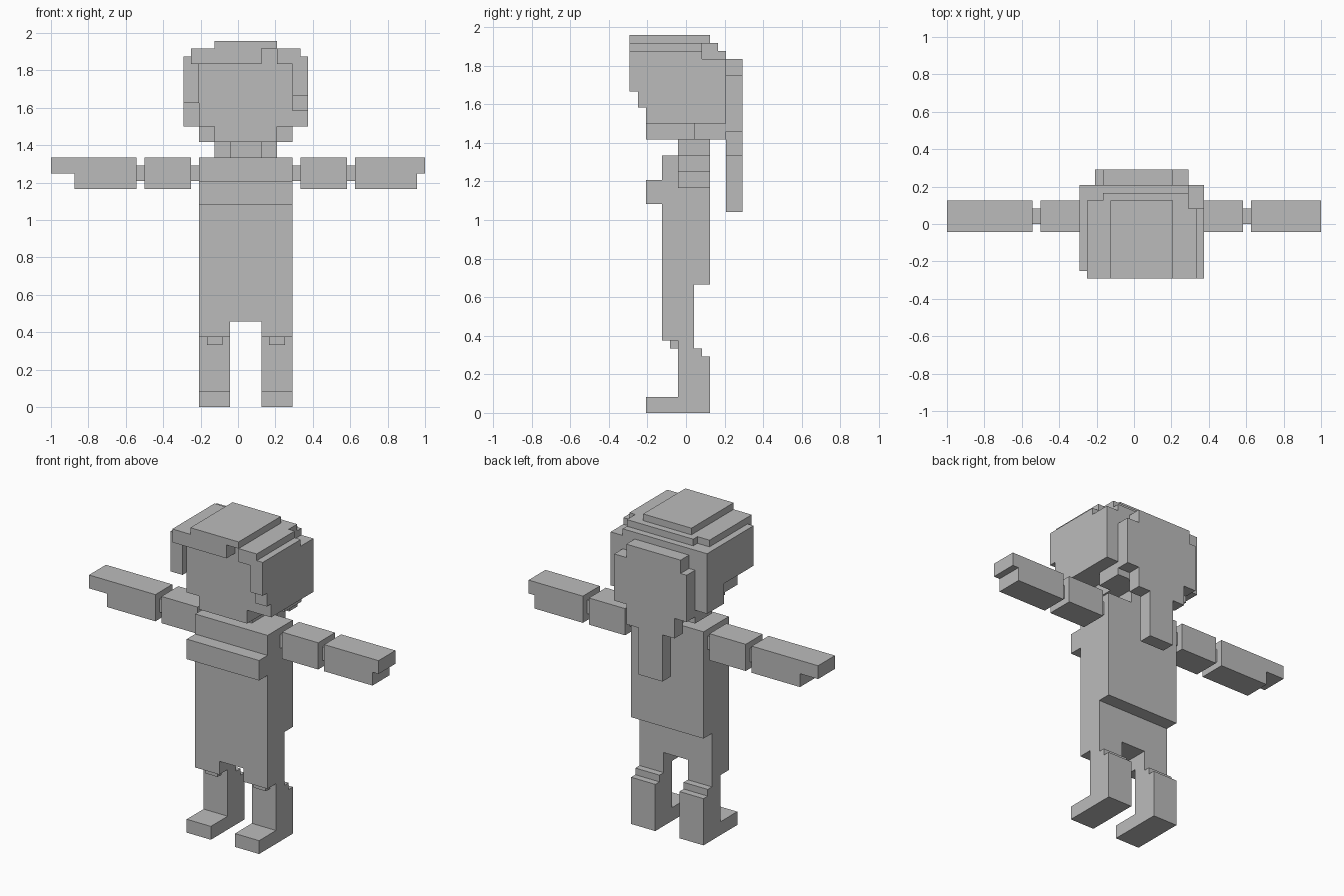
import bpy, bmesh
from mathutils import Vector

if "Cube" in bpy.data.objects:
    bpy.data.objects.remove(bpy.data.objects["Cube"])

U = 1 / 24  # one block

grey = bpy.data.materials.new("plain_grey")
grey.diffuse_color = (0.5, 0.5, 0.5, 1)
grey.use_nodes = True
grey.node_tree.nodes["Principled BSDF"].inputs["Base Color"].default_value = grey.diffuse_color


def prism(name, axis, lo, hi, profile):
    """Extrude a stepped outline from lo to hi along an axis (block units).
    Outline pairs are (y, z) for x, (x, z) for y, (x, y) for z."""
    def point(p, d):
        a, b = p
        co = {"x": (d, a, b), "y": (a, d, b), "z": (a, b, d)}[axis]
        return Vector(co) * U
    bm = bmesh.new()
    face = bm.faces.new([bm.verts.new(point(p, lo)) for p in profile])
    out = bmesh.ops.extrude_face_region(bm, geom=[face])["geom"]
    move = point((0, 0), hi - lo)
    bmesh.ops.translate(bm, vec=move, verts=[g for g in out if isinstance(g, bmesh.types.BMVert)])
    bmesh.ops.recalc_face_normals(bm, faces=bm.faces[:])
    mesh = bpy.data.meshes.new(name)
    bm.to_mesh(mesh)
    bm.free()
    mesh.materials.append(grey)
    ob = bpy.data.objects.new(name, mesh)
    bpy.context.collection.objects.link(ob)
    return ob


def box(name, x0, x1, y0, y1, z0, z1):
    return prism(name, "z", z0, z1, [(x0, y0), (x1, y0), (x1, y1), (x0, y1)])


# Legs: boot with shin, knee, thigh
for side, x in (("left", -5), ("right", 3)):
    prism(side + "_boot", "x", x, x + 4,
          [(-5, 0), (3, 0), (3, 7), (2, 7), (2, 8), (-1, 8), (-1, 2), (-5, 2)])
    box(side + "_knee", x, x + 4, -1, 1, 8, 9)
    box(side + "_kneecap", x + 1, x + 3, -2, -1, 8, 9)
    box(side + "_thigh", x, x + 4, -3, 1, 9, 11)

# Torso with chest band, neck
prism("torso", "x", -5, 7,
      [(-3, 11), (1, 11), (1, 16), (3, 16), (3, 32), (-3, 32),
       (-3, 29), (-5, 29), (-5, 26), (-3, 26)])
box("neck", -1, 3, -1, 3, 32, 34)

# Arms
box("left_shoulder_joint", -6, -5, 0, 2, 29, 31)
box("right_shoulder_joint", 7, 8, 0, 2, 29, 31)
box("left_upper_arm", -12, -6, -1, 3, 28, 32)
box("right_upper_arm", 8, 14, -1, 3, 28, 32)
box("left_elbow_joint", -13, -12, 0, 2, 29, 31)
box("right_elbow_joint", 14, 15, 0, 2, 29, 31)
prism("left_forearm", "y", -1, 3,
      [(-13, 28), (-13, 32), (-24, 32), (-24, 30), (-21, 30), (-21, 28)])
prism("right_forearm", "y", -1, 3,
      [(15, 28), (15, 32), (24, 32), (24, 30), (23, 30), (23, 28)])

# Head
box("head", -5, 7, -5, 5, 36, 44)
box("chin", -3, 5, -5, 1, 34, 36)
box("nape_hair", -5, 7, 1, 5, 34, 36)

# Side hair
prism("left_side_hair", "x", -7, -5,
      [(-6, 39), (1, 39), (1, 36), (5, 36), (5, 45), (-6, 45)])
prism("right_side_hair", "x", 7, 9,
      [(-7, 40), (-6, 40), (-6, 38), (-5, 38), (-5, 36), (5, 36),
       (5, 44), (2, 44), (2, 45), (-7, 45)])

# Hair on top, with a notch in the fringe
notch = [(3, -7), (3, -5), (5, -5), (5, -7)]
prism("lower_crown_hair", "z", 44, 45,
      [(-5, -7)] + notch + [(7, -7), (7, 5), (-5, 5)])
prism("upper_crown_hair", "z", 45, 46,
      [(-6, -7)] + notch + [(8, -7), (8, 2), (7, 2), (7, 4), (-4, 4), (-4, 3), (-6, 3)])
box("left_fringe_end", -6, -5, -7, -6, 44, 45)
box("top_hair", -3, 5, -7, 3, 46, 47)

# Back hair panel tapering to a tail
prism("back_hair", "y", 5, 7,
      [(-1, 25), (3, 25), (3, 32), (5, 32), (5, 35), (7, 35), (7, 42), (5, 42),
       (5, 44), (-4, 44), (-4, 42), (-5, 42), (-5, 35), (-3, 35), (-3, 32), (-1, 32)])
